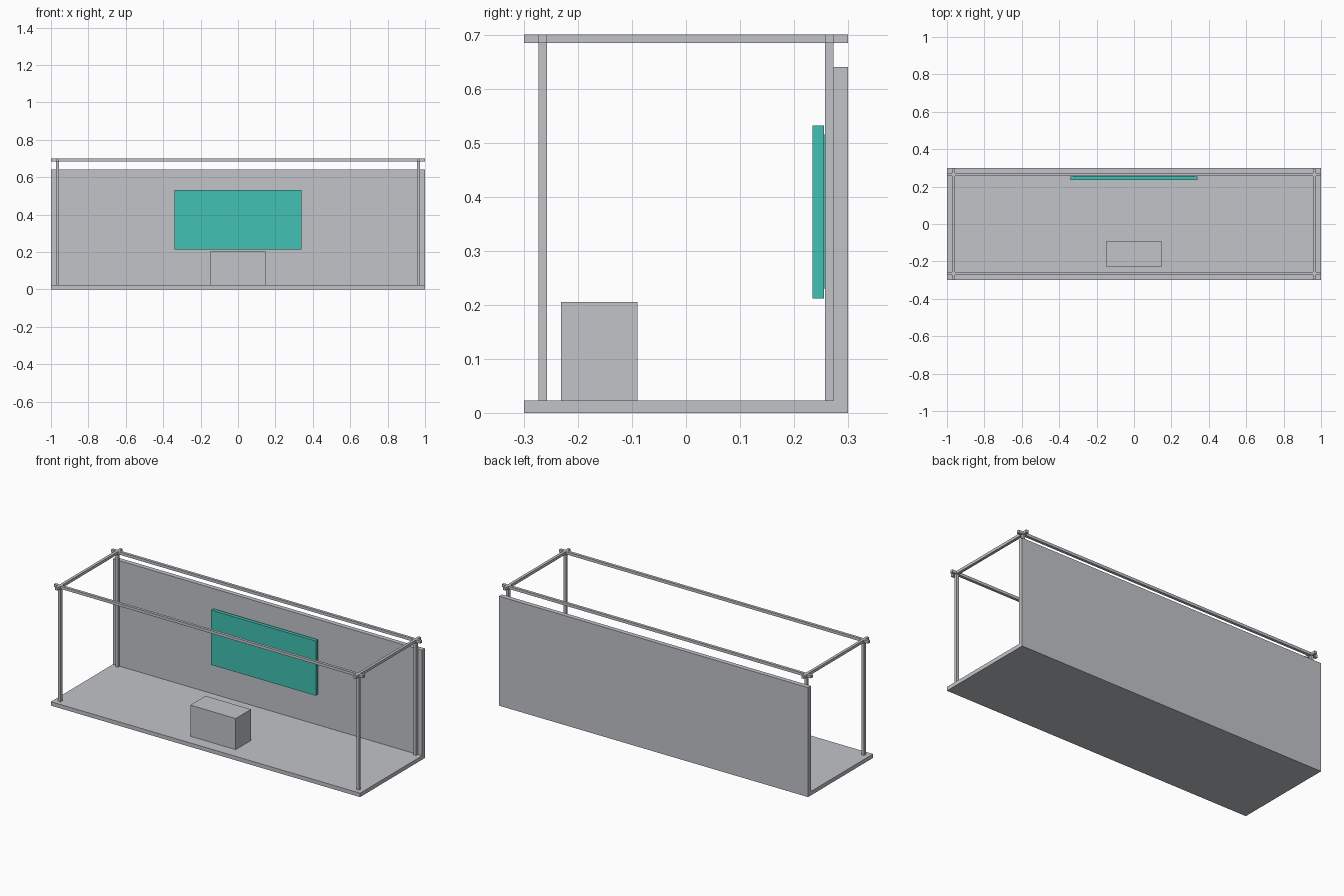
import bpy

if "Cube" in bpy.data.objects:
    bpy.data.objects.remove(bpy.data.objects["Cube"])


def srgb(r, g, b):
    def lin(c):
        c /= 255
        return c / 12.92 if c <= 0.04045 else ((c + 0.055) / 1.055) ** 2.4
    return (lin(r), lin(g), lin(b), 1)


def material(name, color):
    m = bpy.data.materials.new(name)
    m.diffuse_color = color
    m.use_nodes = True
    m.node_tree.nodes["Principled BSDF"].inputs["Base Color"].default_value = m.diffuse_color
    return m


grey = material("light_grey", srgb(193, 196, 200))
teal = material("teal", srgb(65, 193, 178))


def box(name, x, y, z, mat):
    """Axis-aligned box from (min, max) ranges."""
    bpy.ops.mesh.primitive_cube_add(size=1, location=[sum(r) / 2 for r in (x, y, z)])
    ob = bpy.context.object
    ob.name = name
    ob.scale = [r[1] - r[0] for r in (x, y, z)]
    bpy.ops.object.transform_apply(location=False, rotation=False, scale=True)
    ob.data.materials.append(mat)
    return ob


FLOOR, TOP = 0.023, 0.7
POST_X, POST_Y, HALF = 0.965, 0.265, 0.008   # frame centre lines, half bar width


def bar(c):
    return (c - HALF, c + HALF)


# Floor slab and back wall
box("floor", (-1, 1), (-0.3, 0.273), (0, FLOOR), grey)
box("back_wall", (-1, 1), (0.273, 0.3), (0, 0.64), grey)

# Corner posts
for sx, side in ((-1, "left"), (1, "right")):
    for sy, end in ((-1, "front"), (1, "back")):
        box(f"{end}_{side}_post", bar(sx * POST_X), bar(sy * POST_Y), (FLOOR, TOP), grey)

# Top rails, crossing past the posts
for sy, end in ((-1, "front"), (1, "back")):
    box(f"{end}_rail", (-1, 1), bar(sy * POST_Y), (TOP - 2 * HALF, TOP), grey)
for sx, side in ((-1, "left"), (1, "right")):
    box(f"{side}_rail", bar(sx * POST_X), (-0.3, 0.3), (TOP - 2 * HALF, TOP), grey)

# Wall screen with its mount, and the counter
box("screen", (-0.34, 0.34), (0.234, 0.255), (0.212, 0.532), teal)
box("screen_mount", (-0.32, 0.32), (0.255, 0.273), (0.23, 0.515), teal)
box("counter", (-0.147, 0.147), (-0.231, -0.09), (FLOOR, 0.205), grey)
